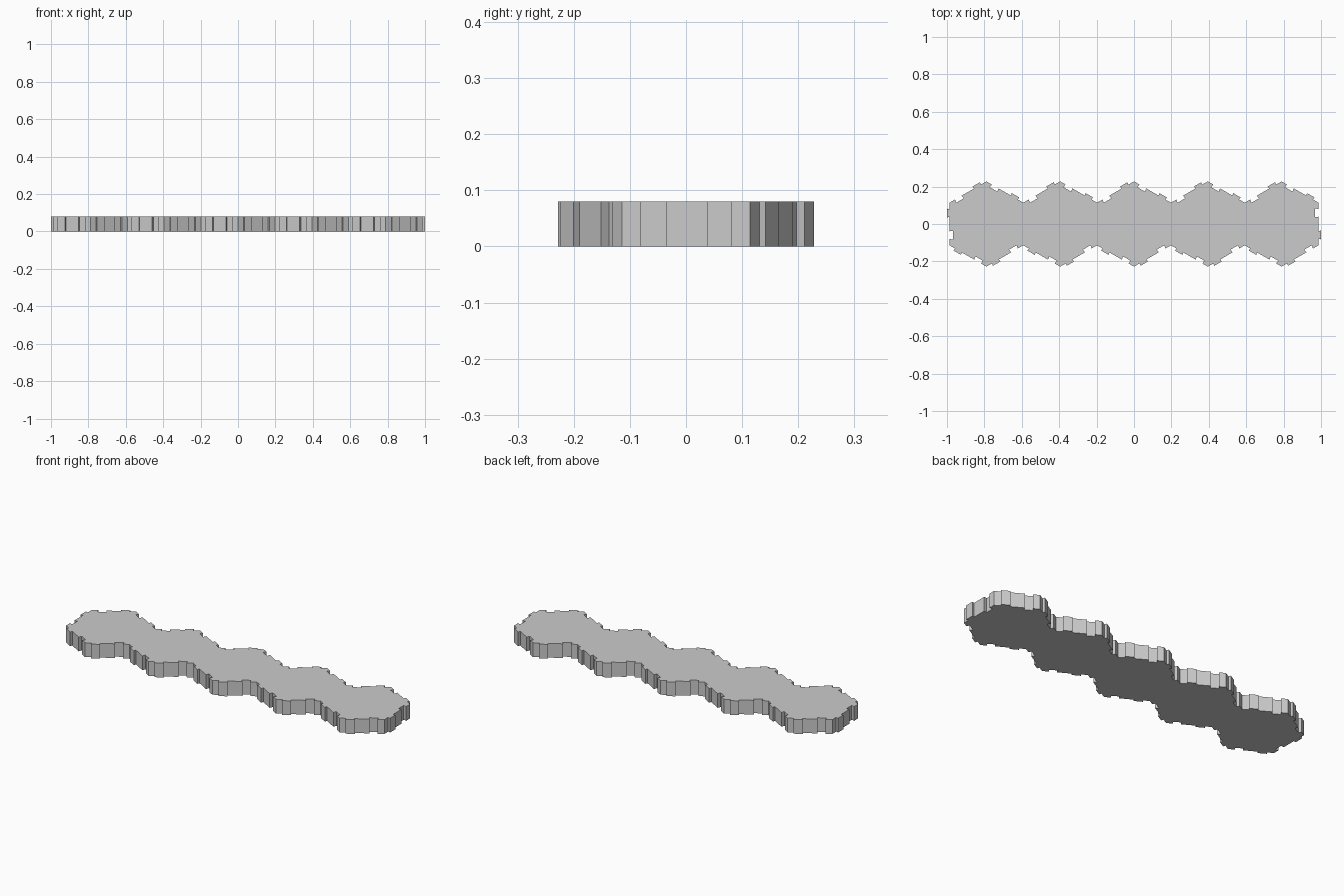
import bpy, bmesh
from mathutils import Vector

if "Cube" in bpy.data.objects:
    bpy.data.objects.remove(bpy.data.objects["Cube"])

A = 0.1973            # hexagon apothem
R = A * 2 / 3 ** 0.5  # hexagon corner radius
N = 5                 # hexagons in the row
H = 0.08              # thickness

# one edge, running clockwise: dovetail notch first, then dovetail tab
# (distance from the edge middle, outward offset)
EDGE = [(-0.080, 0), (-0.083, -0.018), (-0.036, -0.018), (-0.039, 0),
        (0.038, 0), (0.035, 0.0135), (0.082, 0.0135), (0.079, 0)]


def edge_points(p, q):
    """Start corner plus the notch and tab points between two corners."""
    d = (q - p).normalized()
    n = Vector((-d.y, d.x))
    mid = (p + q) / 2
    return [p] + [mid + d * s + n * o for s, o in EDGE]


# corners of the joined hexagon row, clockwise from the left end
top = []
for i in range(N):
    cx = (2 * i - N + 1) * A
    top += [Vector((cx - A, R / 2)), Vector((cx, R))]
top.append(Vector((N * A, R / 2)))
corners = top + [Vector((c.x, -c.y)) for c in reversed(top)]

outline = []
for i, c in enumerate(corners):
    outline += edge_points(c, corners[(i + 1) % len(corners)])

# extrude the outline into a plate
bm = bmesh.new()
face = bm.faces.new([bm.verts.new((p.x, p.y, 0)) for p in outline])
ext = bmesh.ops.extrude_face_region(bm, geom=[face], use_keep_orig=True)
for v in ext["geom"]:
    if isinstance(v, bmesh.types.BMVert):
        v.co.z = H
bmesh.ops.triangulate(bm, faces=[f for f in bm.faces if len(f.verts) > 4])
bmesh.ops.recalc_face_normals(bm, faces=bm.faces)
mesh = bpy.data.meshes.new("hex_tile_row")
bm.to_mesh(mesh)
bm.free()
bpy.context.collection.objects.link(bpy.data.objects.new("hex_tile_row", mesh))
